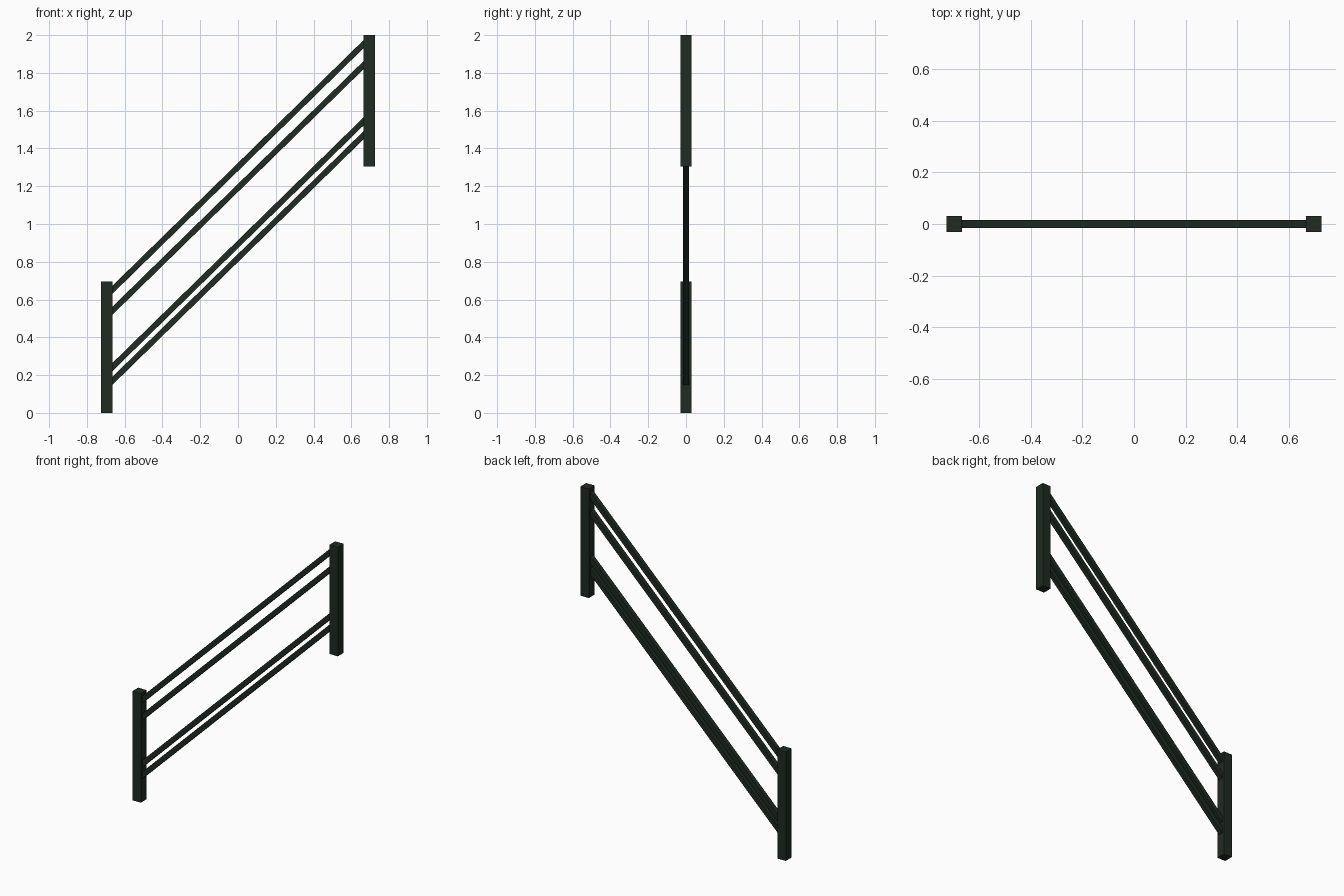
import bpy, bmesh

if "Cube" in bpy.data.objects:
    bpy.data.objects.remove(bpy.data.objects["Cube"])

iron = bpy.data.materials.new("dark_green_paint")
iron.diffuse_color = (0.014, 0.024, 0.016, 1)
iron.use_nodes = True
iron.node_tree.nodes["Principled BSDF"].inputs["Base Color"].default_value = iron.diffuse_color

SLOPE = 0.978      # rise of the rails per unit of x
POST_H = 0.695


def bar(name, x0, x1, half_y, half_z, mid_z, slope=0.0):
    """Box between x0 and x1, sheared upward along x by slope."""
    bm = bmesh.new()
    bmesh.ops.create_cube(bm, size=2)
    for v in bm.verts:
        x = x0 if v.co.x < 0 else x1
        v.co = (x, v.co.y * half_y, mid_z + v.co.z * half_z + slope * x)
    mesh = bpy.data.meshes.new(name)
    bm.to_mesh(mesh)
    bm.free()
    mesh.materials.append(iron)
    obj = bpy.data.objects.new(name, mesh)
    bpy.context.collection.objects.link(obj)
    return obj


# Posts at the low and high ends
bar("lower_post", -0.725, -0.665, 0.03, POST_H / 2, POST_H / 2)
bar("upper_post", 0.665, 0.725, 0.03, POST_H / 2, 2 - POST_H / 2)

# Sloping rails, two near the top and two near the bottom
rails = {"handrail": 1.302, "upper_rail": 1.191, "lower_rail": 0.893, "bottom_rail": 0.82}
for name, mid_z in rails.items():
    bar(name, -0.67, 0.67, 0.015, 0.0215, mid_z, SLOPE)
